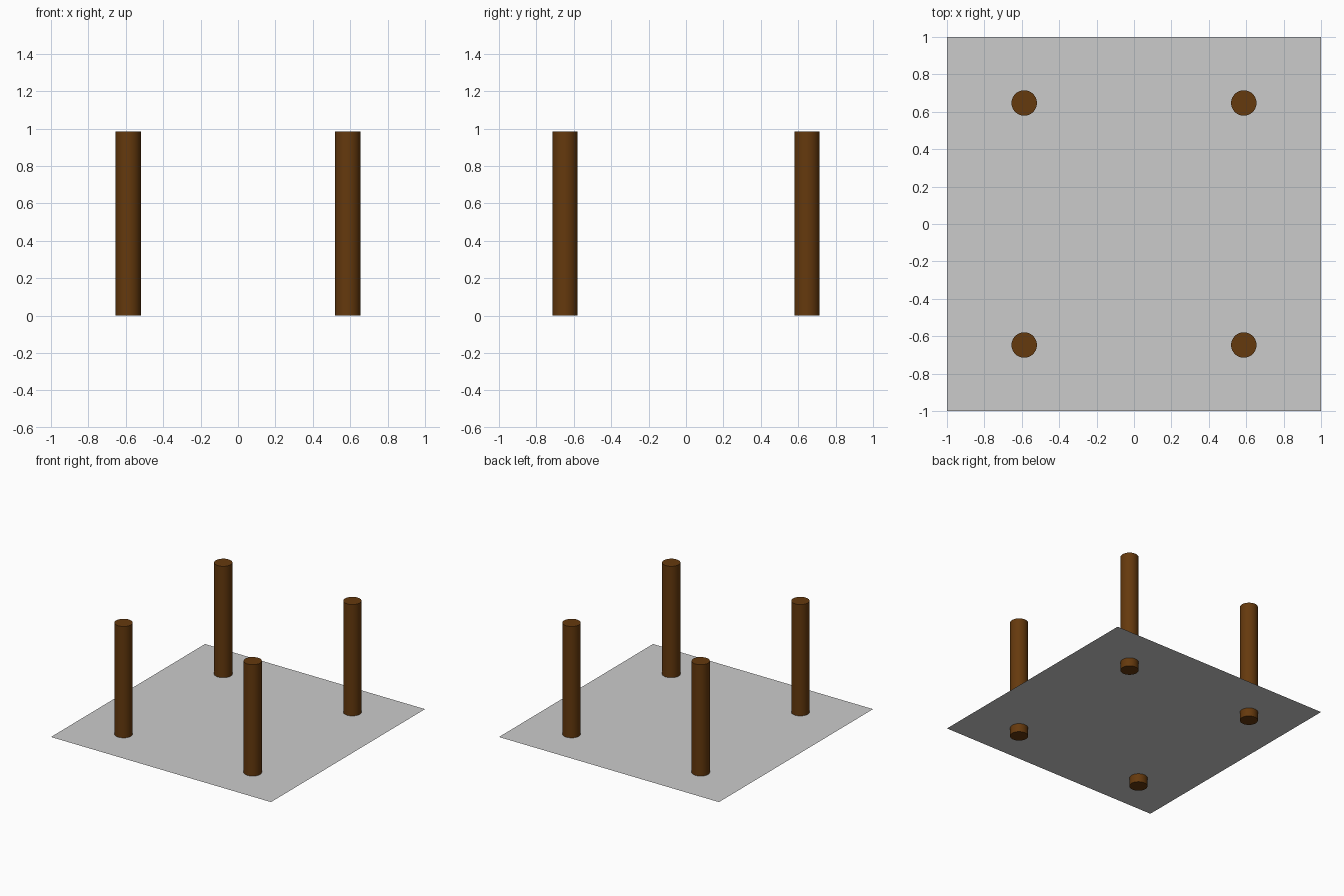
import bpy

if "Cube" in bpy.data.objects:
    bpy.data.objects.remove(bpy.data.objects["Cube"])

def material(name, color):
    m = bpy.data.materials.new(name)
    m.diffuse_color = (*color, 1)
    m.use_nodes = True
    m.node_tree.nodes["Principled BSDF"].inputs["Base Color"].default_value = m.diffuse_color
    return m

brown = material("brown wood", (0.13, 0.041, 0.004))
grey = material("light grey", (0.6, 0.6, 0.6))

HEIGHT, RADIUS, SHEET_Z = 0.985, 0.068, 0.07

# Flat square sheet, pierced by the posts just above their feet
bpy.ops.mesh.primitive_plane_add(size=2, location=(0, 0, SHEET_Z))
sheet = bpy.context.object
sheet.name = "floor_sheet"
sheet.data.materials.append(grey)

# Four round posts
for side, x in (("left", -0.587), ("right", 0.587)):
    for end, y in (("front", -0.647), ("back", 0.647)):
        bpy.ops.mesh.primitive_cylinder_add(vertices=32, radius=RADIUS, depth=HEIGHT,
                                            location=(x, y, HEIGHT / 2))
        post = bpy.context.object
        post.name = f"post_{end}_{side}"
        post.data.materials.append(brown)
        bpy.ops.object.shade_smooth_by_angle()
